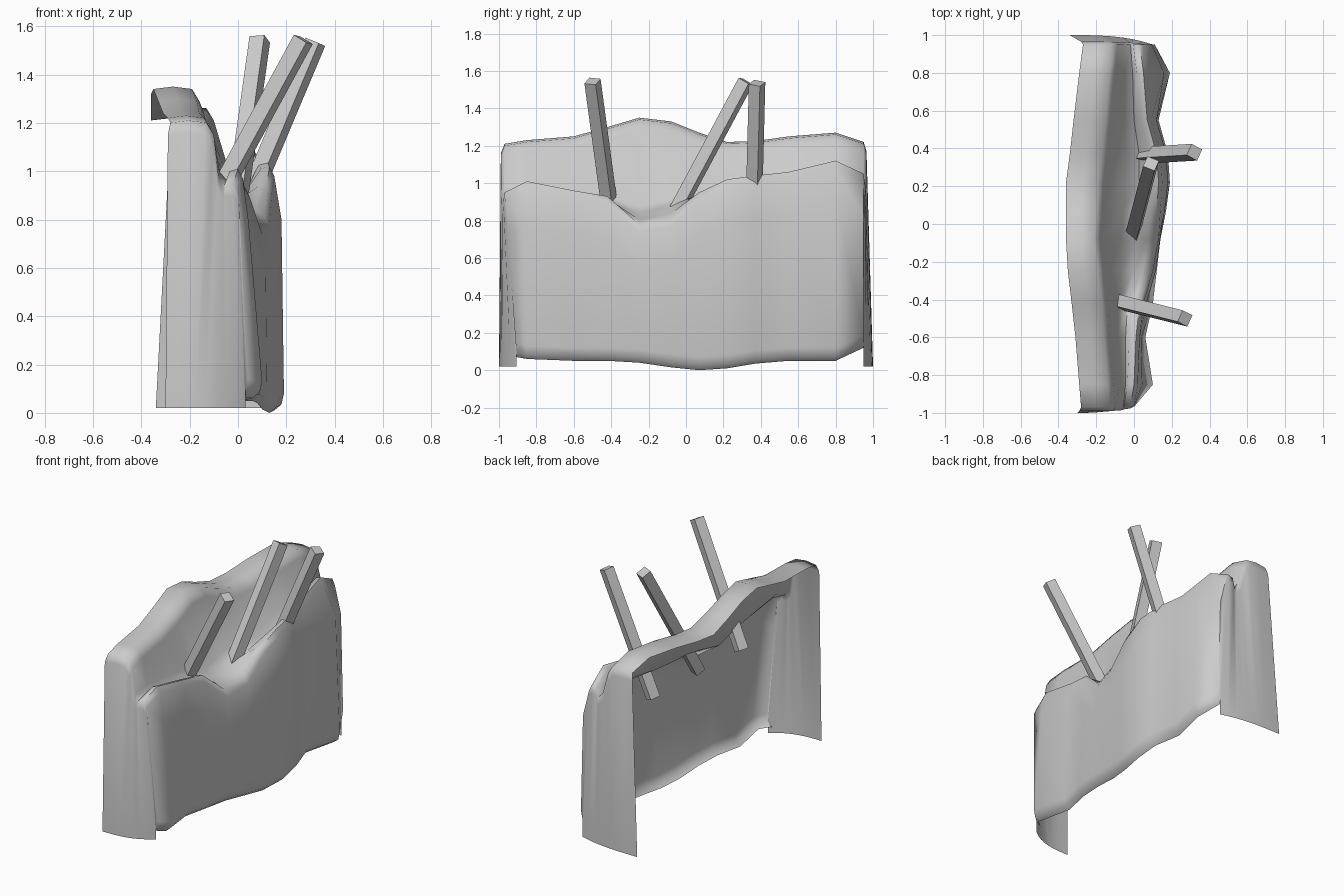
import bpy, bmesh
from mathutils import Vector

if "Cube" in bpy.data.objects:
    bpy.data.objects.remove(bpy.data.objects["Cube"])


def lerp(a, b, t):
    return a + (b - a) * t


def finish(name, bm, smooth=True):
    bmesh.ops.remove_doubles(bm, verts=bm.verts, dist=0.0005)
    bmesh.ops.recalc_face_normals(bm, faces=bm.faces)
    me = bpy.data.meshes.new(name)
    bm.to_mesh(me)
    bm.free()
    ob = bpy.data.objects.new(name, me)
    bpy.context.collection.objects.link(ob)
    if smooth:
        bpy.ops.object.select_all(action='DESELECT')
        ob.select_set(True)
        bpy.context.view_layer.objects.active = ob
        bpy.ops.object.shade_smooth_by_angle(angle=1.1)
    return ob


def loft(bm, rows):
    grid = [[bm.verts.new(p) for p in r] for r in rows]
    for a, b in zip(grid, grid[1:]):
        for i in range(len(a) - 1):
            bm.faces.new((a[i], b[i], b[i + 1], a[i + 1]))


# Stations along the bank:
# y, back x, ridge x, ridge z, lip x, lip z, trough z, foot x, foot z
STATIONS = [
    (-.97, -.28, -.13, 1.21, -.02, .95, .94, .04, .07),
    (-.85, -.29, -.14, 1.23, .00, 1.01, .96, .10, .06),
    (-.60, -.31, -.16, 1.25, .01, .96, .93, .06, .05),
    (-.42, -.33, -.17, 1.30, .03, .93, .90, .10, .05),
    (-.25, -.35, -.19, 1.35, .08, .78, .84, .12, .04),
    (-.08, -.36, -.21, 1.33, .11, .81, .88, .14, .015),
    (.07, -.36, -.20, 1.27, .12, .95, .90, .17, .00),
    (.22, -.36, -.19, 1.22, .13, 1.02, .90, .19, .01),
    (.37, -.34, -.17, 1.225, .12, 1.04, .91, .18, .035),
    (.55, -.32, -.15, 1.25, .07, 1.06, .95, .13, .05),
    (.80, -.29, -.13, 1.27, .05, 1.12, 1.0, .19, .05),
    (.95, -.27, -.12, 1.22, .03, 1.05, .98, .11, .12),
]


def section(s):
    y, xb, xr, zr, xl, zl, zt, xf, zf = s
    k = .3 if y < -.3 else .75
    pts = [(xb, zr - .01), (lerp(xb, xr, .5), zr), (xr, zr - .01), (xr + .03, zr - .06),
           (lerp(xr, xl, .45), zt + .04), (lerp(xr, xl, .68), zt),
           (xl - .035, max(zl - .01, lerp(zl, zt, .4))), (xl, zl), (xl + .02, zl - .04),
           (lerp(xl + .02, xf, k), zl - .22), (xf, zf + .07),
           (xf - .01, zf + .025), (xf - .04, zf)]
    # the near end corner leans inward towards its foot
    lean = .07 if y < -.95 else 0
    return [Vector((x, y + lean * (max(0, 1 - z / zl) if i > 7 else 0), z))
            for i, (x, z) in enumerate(pts)]


rows = [section(s) for s in STATIONS]

# Bank sheet: ridge, trough, lip and long face, with open back and underside
bm = bmesh.new()
loft(bm, rows)

# End walls hanging from the first and last sections
for row, side in ((rows[0], -1), (rows[-1], 1)):
    top = row[:9]
    shoulder, foot = [], []
    for i, p in enumerate(top):
        t = i / 8
        ysh = side * (.99 if side < 0 else .965)
        shoulder.append(Vector((p.x - .01 * (1 - t), lerp(ysh, p.y, t ** 3), p.z - .05)))
        xend = row[10].x - .01
        xback = -.30 if side < 0 else -.34
        foot.append(Vector((lerp(xback, xend, t), lerp(side, row[11].y, t ** 3), .02)))
    # front edge follows the bank's own corner
    shoulder[-1] = row[9].lerp(row[8], .8)
    loft(bm, [top, shoulder, foot])
    # corner seam joining wall and long face
    seam = [shoulder[-1], row[9], row[10], row[11], foot[-1]]
    for i in range(1, 4):
        bm.faces.new([bm.verts.new(p) for p in (seam[i], seam[i + 1], seam[0])]
                     if i < 3 else
                     [bm.verts.new(p) for p in (seam[0], seam[3], seam[4])])
finish("bank_sheet", bm)


# Square leaning posts, turned slightly about their length
def post(name, a, b, w=.033):
    a, b = Vector(a), Vector(b)
    d = (b - a).normalized()
    u = d.cross(Vector((.9, -.4, 0))).normalized()
    v = d.cross(u)
    bm = bmesh.new()
    ends = [[bm.verts.new(c + u * w * i + v * w * j)
             for i, j in ((-1, -1), (1, -1), (1, 1), (-1, 1))] for c in (a, b)]
    for i in range(4):
        j = (i + 1) % 4
        bm.faces.new((ends[0][i], ends[0][j], ends[1][j], ends[1][i]))
    bm.faces.new(ends[0])
    bm.faces.new(ends[1])
    finish(name, bm, False)


post("post_near", (-.13, -.40, .81), (.27, -.50, 1.545))
post("post_middle", (-.02, -.10, .76), (.09, .32, 1.545))
post("post_far", (-.01, .36, .75), (.32, .38, 1.535))
